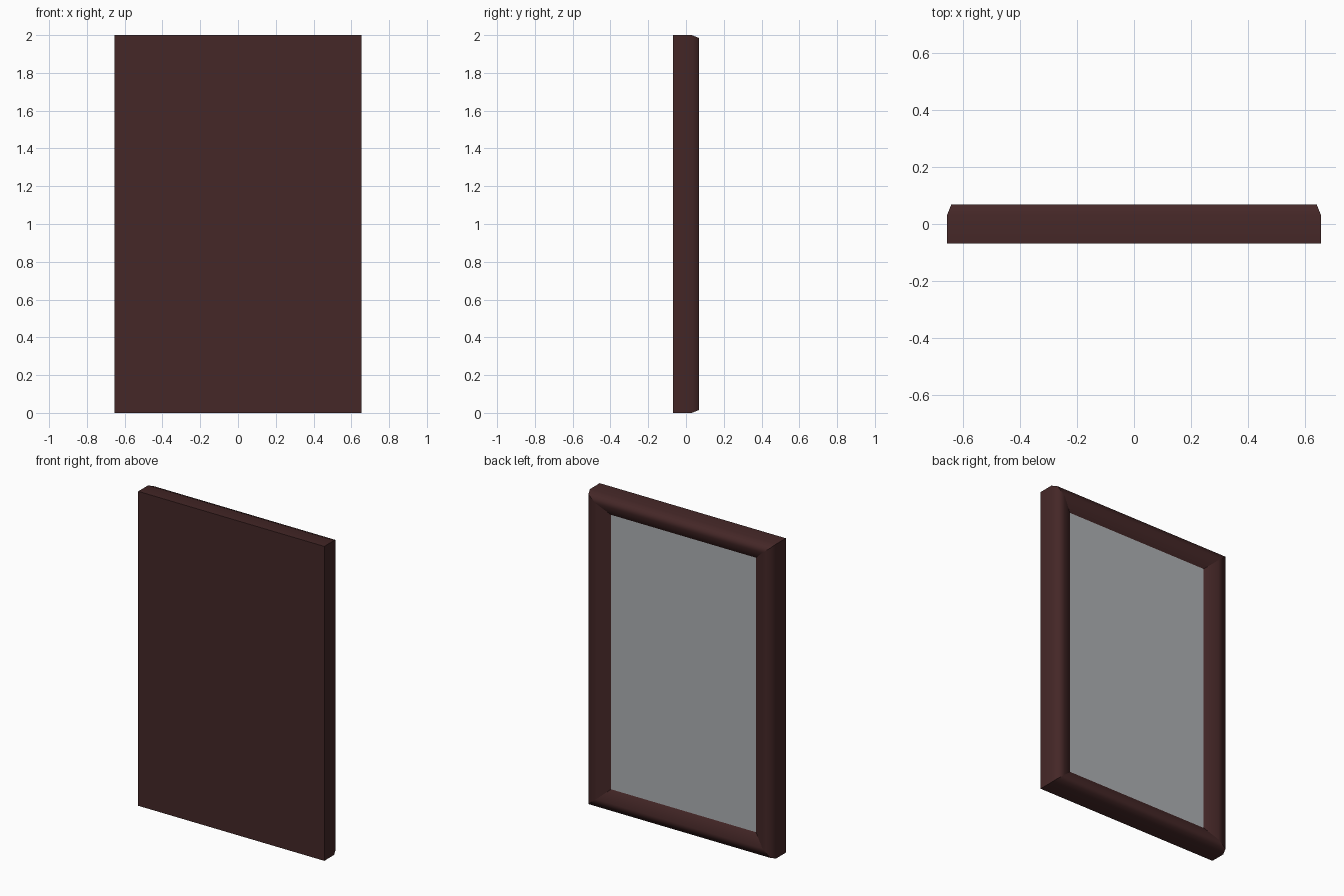
import bpy, bmesh

if "Cube" in bpy.data.objects:
    bpy.data.objects.remove(bpy.data.objects["Cube"])

HALF_W, HEIGHT = 0.655, 2.0
DEPTH = 0.068
GLASS_Y = 0.025


def material(name, rgb):
    m = bpy.data.materials.new(name)
    m.diffuse_color = (*rgb, 1.0)
    m.use_nodes = True
    m.node_tree.nodes["Principled BSDF"].inputs["Base Color"].default_value = m.diffuse_color
    return m


def make_object(name, bm, mat):
    bmesh.ops.recalc_face_normals(bm, faces=bm.faces)
    mesh = bpy.data.meshes.new(name)
    bm.to_mesh(mesh)
    bm.free()
    mesh.materials.append(mat)
    ob = bpy.data.objects.new(name, mesh)
    bpy.context.collection.objects.link(ob)
    return ob


def rect_loop(bm, inset_x, inset_z, y):
    x, z0, z1 = HALF_W - inset_x, inset_z, HEIGHT - inset_z
    return [bm.verts.new(p) for p in
            ((-x, y, z0), (x, y, z0), (x, y, z1), (-x, y, z1))]


wood = material("dark_wood", (0.058, 0.020, 0.020))
glass = material("mirror_grey", (0.42, 0.44, 0.455))

# Moulded frame with flat backing: mitred profile (inset x, inset z, y)
profile = [
    (0.0, 0.0, -DEPTH),
    (0.0, 0.0, 0.03),
    (0.015, 0.015, DEPTH),
    (0.07, 0.06, DEPTH),
    (0.145, 0.127, GLASS_Y),
    (0.145, 0.127, 0.0),
]
bm = bmesh.new()
loops = [rect_loop(bm, *p) for p in profile]
for a, b in zip(loops, loops[1:]):
    for i in range(4):
        j = (i + 1) % 4
        f = bm.faces.new((a[i], a[j], b[j], b[i]))
        f.smooth = True
        # crisp mitres at the corners
        bm.edges.get((a[i], b[i])).smooth = False
bm.faces.new(loops[0])
bm.faces.new(loops[-1])
# crisp edges around the backing and the glass recess
for loop in (loops[0], loops[-2], loops[-1]):
    for i in range(4):
        bm.edges.get((loop[i], loop[(i + 1) % 4])).smooth = False
make_object("frame", bm, wood)

# Mirror pane set into the frame
bm = bmesh.new()
front = rect_loop(bm, 0.145, 0.127, GLASS_Y)
back = rect_loop(bm, 0.145, 0.127, GLASS_Y - 0.015)
bm.faces.new(front)
bm.faces.new(back)
for i in range(4):
    j = (i + 1) % 4
    bm.faces.new((front[i], front[j], back[j], back[i]))
make_object("mirror_pane", bm, glass)
